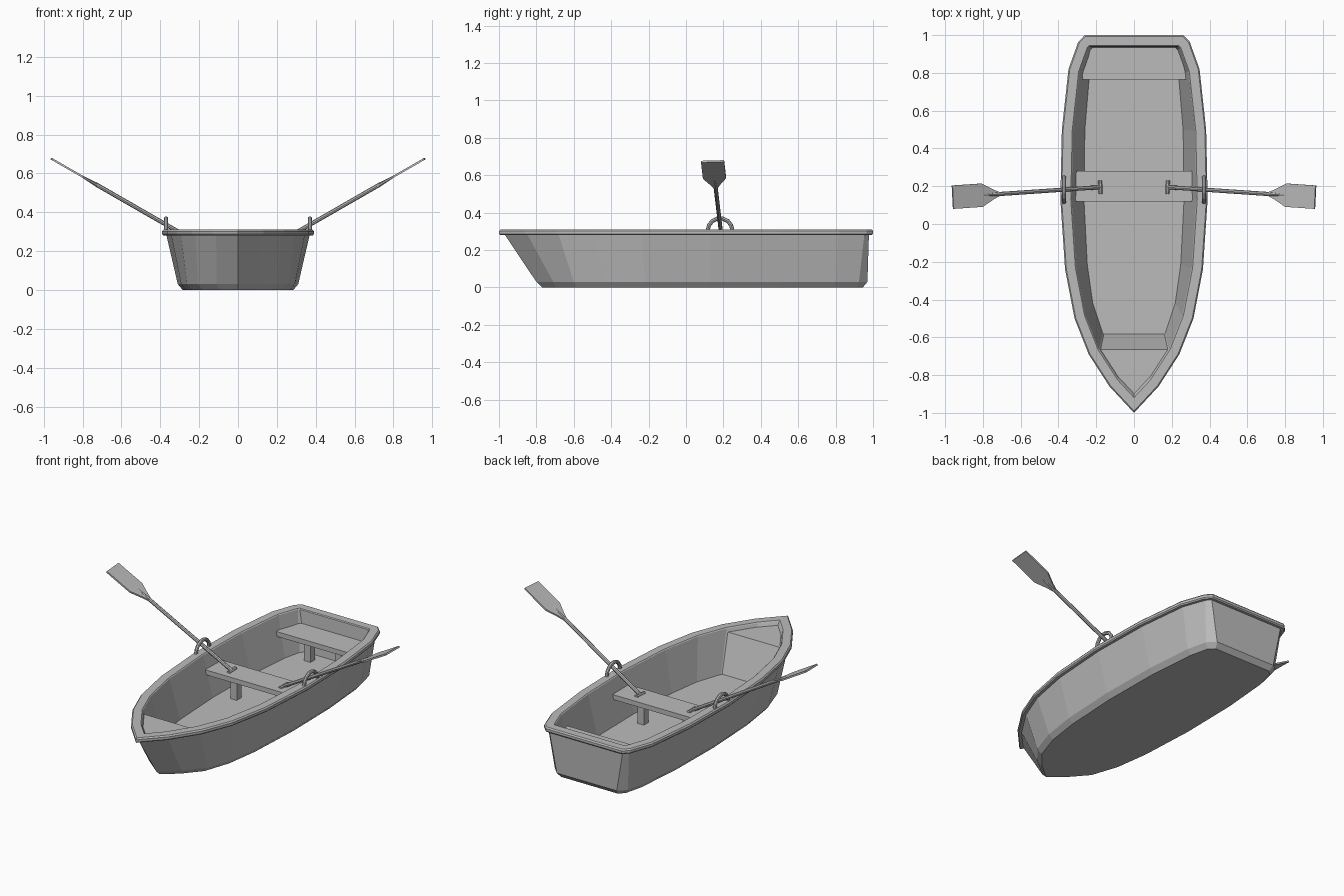
import bpy
import bmesh
import math
from mathutils import Vector

cube = bpy.data.objects.get("Cube")
if cube:
    bpy.data.objects.remove(cube)

GREY = (0.5, 0.5, 0.5, 1)
mat = bpy.data.materials.new("plain_grey")
mat.use_nodes = True
mat.diffuse_color = GREY
mat.node_tree.nodes["Principled BSDF"].inputs["Base Color"].default_value = GREY


def loft(name, rings, cap=True):
    """Skin closed rings of equal length, optionally capping both ends."""
    bm = bmesh.new()
    rows = [[bm.verts.new(p) for p in ring] for ring in rings]
    n = len(rows[0])
    for a, b in zip(rows, rows[1:]):
        for i in range(n):
            j = (i + 1) % n
            bm.faces.new((a[i], a[j], b[j], b[i]))
    if cap:
        bm.faces.new(rows[0])
        bm.faces.new(rows[-1])
    bmesh.ops.recalc_face_normals(bm, faces=bm.faces)
    mesh = bpy.data.meshes.new(name)
    bm.to_mesh(mesh)
    bm.free()
    mesh.materials.append(mat)
    obj = bpy.data.objects.new(name, mesh)
    bpy.context.collection.objects.link(obj)
    return obj


def mirrored(half):
    """Full outline from its left half, starting at the bow."""
    return half + [(-x, y) for x, y in reversed(half) if x > 0]


def inset(poly, d):
    """Move each edge of a counterclockwise outline inwards by d."""
    out = []
    n = len(poly)
    for i in range(n):
        a, p, b = (Vector(poly[k % n]) for k in (i - 1, i, i + 1))
        e, f = (p - a).normalized(), (b - p).normalized()
        m, k = Vector((-e.y, e.x)), Vector((-f.y, f.x))
        out.append(tuple(p + (m + k) * d / (1 + m.dot(k))))
    return out


def at(poly, z):
    return [(x, y, z) for x, y in poly]


def slab(name, poly, z0, z1):
    return loft(name, [at(poly, z0), at(poly, z1)])


def box(name, x0, x1, y0, y1, z0, z1):
    return slab(name, [(x0, y0), (x1, y0), (x1, y1), (x0, y1)], z0, z1)


def circle(c, u, v, r, n=8):
    turns = [2 * math.pi * i / n for i in range(n)]
    return [c + u * (r * math.cos(t)) + v * (r * math.sin(t)) for t in turns]


# Hull outlines at the gunwale and at the chine
gunwale = mirrored([(0, -1), (.13, -.86), (.24, -.69), (.315, -.5), (.365, -.24),
                    (.39, .13), (.382, .5), (.347, .82), (.295, .965), (.26, 1)])
chine = mirrored([(0, -.8), (.11, -.71), (.205, -.6), (.262, -.43), (.292, -.22),
                  (.31, .13), (.305, .5), (.28, .8), (.25, .925), (.205, .97)])
FLOOR = .06
floor = inset(chine, .045)

# Open hull shell with its rim
loft("hull", [
    at(inset(chine, .025), 0), at(chine, .03), at(inset(gunwale, .022), .28),
    at(inset(gunwale, .006), .28), at(gunwale, .287), at(gunwale, .302),
    at(inset(gunwale, .007), .31), at(inset(gunwale, .055), .31),
    at(inset(gunwale, .06), .305), at(floor, FLOOR)])

# Bow deck with its sloping bulkhead, filling the first stations
bow = (-2, -1, 0, 1, 2)
top, low = inset(gunwale, .055), inset(chine, .04)
loft("bow_deck", [at([low[i] for i in bow], FLOOR - .01),
                  at([top[i] for i in bow], .285)])

# Seats and their posts
SEAT = .225
box("middle_seat", -.315, .315, .12, .28, SEAT - .03, SEAT)
slab("stern_seat", [(-.28, .765), (.28, .765), (.25, .9), (.21, .945),
                    (-.21, .945), (-.25, .9)], SEAT - .03, SEAT)
for label, x, y in (("middle", .155, .2), ("stern", .105, .85)):
    for side, s in (("left", 1), ("right", -1)):
        box(f"{side}_{label}_seat_post", s * x - .022, s * x + .022,
            y - .022, y + .022, FLOOR - .01, SEAT - .02)

# Oars and oarlocks on both sides
for side, s in (("left", 1), ("right", -1)):
    start = Vector((s * .178, .195, .226))
    end = Vector((s * .96, .142, .675))
    u = (end - start).normalized()
    v = (Vector((0, 1, 0)) - u * u.y).normalized()
    w = u.cross(v)

    loft(f"{side}_oar_shaft", [circle(start + u * d, v, w, r)
                               for d, r in ((0, .011), (.63, .011), (.74, .004))])
    loft(f"{side}_oar_grip", [circle(start + v * d, u, w, .011)
                              for d in (-.036, .036)])
    half = [(.62, .011), (.66, .028), (.725, .062), (.903, .062)]
    outline = half + [(d, -t) for d, t in reversed(half)]
    loft(f"{side}_oar_blade", [[start + u * d + v * t + w * h for d, t in outline]
                               for h in (-.005, .005)])

    # Arched oarlock
    centre = Vector((s * .37, .182, .304))
    rings = []
    for i in range(8):
        a = math.pi * i / 7
        out = Vector((0, math.cos(a), math.sin(a)))
        rings.append(circle(centre + out * .066, out, Vector((1, 0, 0)), .011))
    loft(f"{side}_oarlock", rings)
